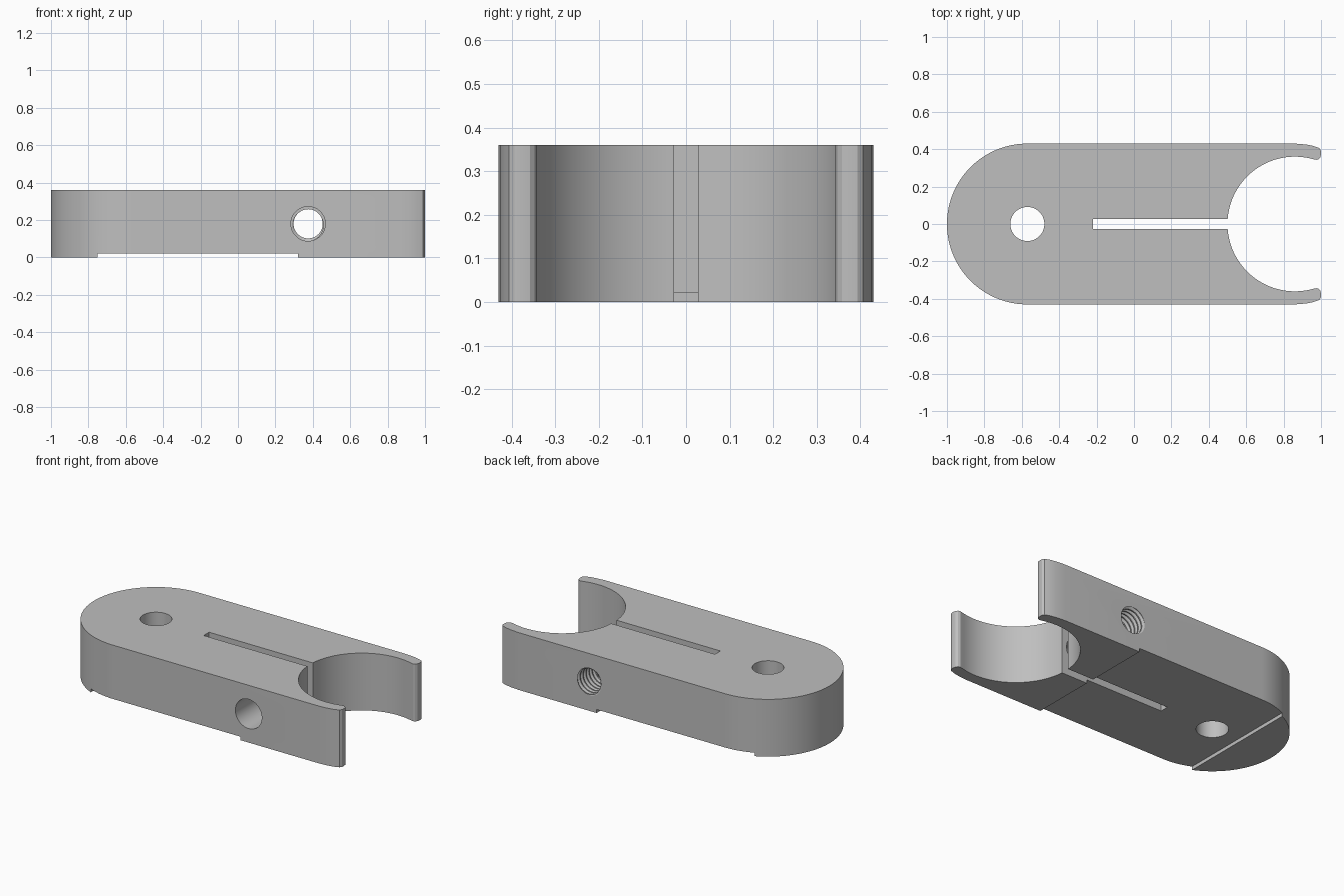
import bpy, bmesh, math
from mathutils import Matrix, Vector

if "Cube" in bpy.data.objects:
    bpy.data.objects.remove(bpy.data.objects["Cube"])

HEIGHT, HALF_W, SLOT = 0.36, 0.43, 0.027
PIVOT_X, BORE_X, BORE_R = -0.57, 0.86, 0.36
SCREW = Vector((0.375, 0, 0.18))
MINOR, MAJOR, PITCH = 0.078, 0.092, 0.0294

grey = bpy.data.materials.new("plain grey")
grey.use_nodes = True
grey.diffuse_color = (0.52, 0.52, 0.52, 1)
grey.node_tree.nodes["Principled BSDF"].inputs["Base Color"].default_value = grey.diffuse_color


def to_object(bm, name):
    bmesh.ops.recalc_face_normals(bm, faces=bm.faces)
    mesh = bpy.data.meshes.new(name)
    bm.to_mesh(mesh)
    bm.free()
    mesh.materials.append(grey)
    obj = bpy.data.objects.new(name, mesh)
    bpy.context.collection.objects.link(obj)
    return obj


def arc(cx, r, a0, a1, n):
    return [(cx + r * math.cos(a0 + (a1 - a0) * i / n),
             r * math.sin(a0 + (a1 - a0) * i / n)) for i in range(n + 1)]


def cylinder(name, r, depth, matrix):
    bm = bmesh.new()
    bmesh.ops.create_cone(bm, cap_ends=True, segments=64, radius1=r, radius2=r,
                          depth=depth, matrix=matrix)
    return to_object(bm, name)


# Clamp body: half outline from slot, round the jaw and tip, to the round end
half = [(-0.22, SLOT)]
half += arc(BORE_X, BORE_R, math.pi - math.asin(SLOT / BORE_R), math.radians(75), 40)
half += [(0.975, 0.343), (0.988, 0.347), (0.997, 0.358), (1.0, 0.375), (0.999, 0.393),
         (0.99, 0.406), (0.96, 0.417), (0.92, 0.425), (0.86, HALF_W)]
half += arc(PIVOT_X, HALF_W, math.pi / 2, math.pi, 32)[:-1]
outline = half + [(-1.0, 0)] + [(x, -y) for x, y in reversed(half)]
bm = bmesh.new()
base = bm.faces.new([bm.verts.new((x, y, 0)) for x, y in outline])
top = bmesh.ops.extrude_face_region(bm, geom=[base])["geom"]
bmesh.ops.translate(bm, vec=(0, 0, HEIGHT),
                    verts=[v for v in top if isinstance(v, bmesh.types.BMVert)])
body = to_object(bm, "clamp_body")

# Shallow recess across the underside
bm = bmesh.new()
bmesh.ops.create_cube(bm, size=1, matrix=Matrix.Translation((-0.215, 0, 0))
                      @ Matrix.Diagonal((1.07, 1.2, 0.044, 1)))
recess = to_object(bm, "recess_cutter")

# Pivot hole, and plain clearance hole on the front side
pivot = cylinder("pivot_hole_cutter", 0.091, 1, Matrix.Translation((PIVOT_X, 0, 0.2)))
clearance = cylinder("clearance_hole_cutter", MAJOR, 0.5,
                     Matrix.Translation(SCREW + Vector((0, -0.25, 0)))
                     @ Matrix.Rotation(math.pi / 2, 4, "X"))

# Threaded hole on the back side: a helical sheet closed by two end fans
SIDES, TURNS = 40, 17
steps = [(0, MINOR), (0.25, MINOR), (0.56, MAJOR), (0.69, MAJOR)]
bm = bmesh.new()
rows = []
for j in range(TURNS * 4):
    offset, r = steps[j % 4]
    row = []
    for i in range(SIDES):
        a = math.tau * i / SIDES
        y = -0.012 + PITCH * (j // 4 + offset + i / SIDES)
        row.append(bm.verts.new(SCREW + Vector((r * math.cos(a), y, r * math.sin(a)))))
    rows.append(row)


def thread_vert(j, i):
    return rows[j][i] if i < SIDES else rows[j + 4][0]


for j in range(len(rows) - 1):
    for i in range(SIDES):
        if i < SIDES - 1 or j + 5 < len(rows):
            bm.faces.new((thread_vert(j, i), thread_vert(j, i + 1),
                          thread_vert(j + 1, i + 1), thread_vert(j + 1, i)))
rim = [e for e in bm.edges if e.is_boundary]
ends = {y: bm.verts.new(SCREW + Vector((0, y, 0))) for y in (0.0, 0.48)}
for e in rim:
    centre = ends[0.0 if e.verts[0].co.y < 0.2 else 0.48]
    bm.faces.new((e.verts[0], e.verts[1], centre))
thread = to_object(bm, "thread_cutter")

# Cut everything and keep the finished body
cutters = [recess, pivot, clearance, thread]
for cutter in cutters:
    cutter.hide_render = True
    mod = body.modifiers.new(cutter.name, "BOOLEAN")
    mod.operation, mod.solver, mod.object = "DIFFERENCE", "EXACT", cutter
bpy.context.view_layer.update()
finished = bpy.data.meshes.new_from_object(
    body.evaluated_get(bpy.context.evaluated_depsgraph_get()))
body.modifiers.clear()
body.data = finished
finished.materials.clear()
finished.materials.append(grey)
for cutter in cutters:
    bpy.data.objects.remove(cutter)

bpy.ops.object.select_all(action="DESELECT")
body.select_set(True)
bpy.context.view_layer.objects.active = body
bpy.ops.object.shade_smooth_by_angle(angle=math.radians(25))
